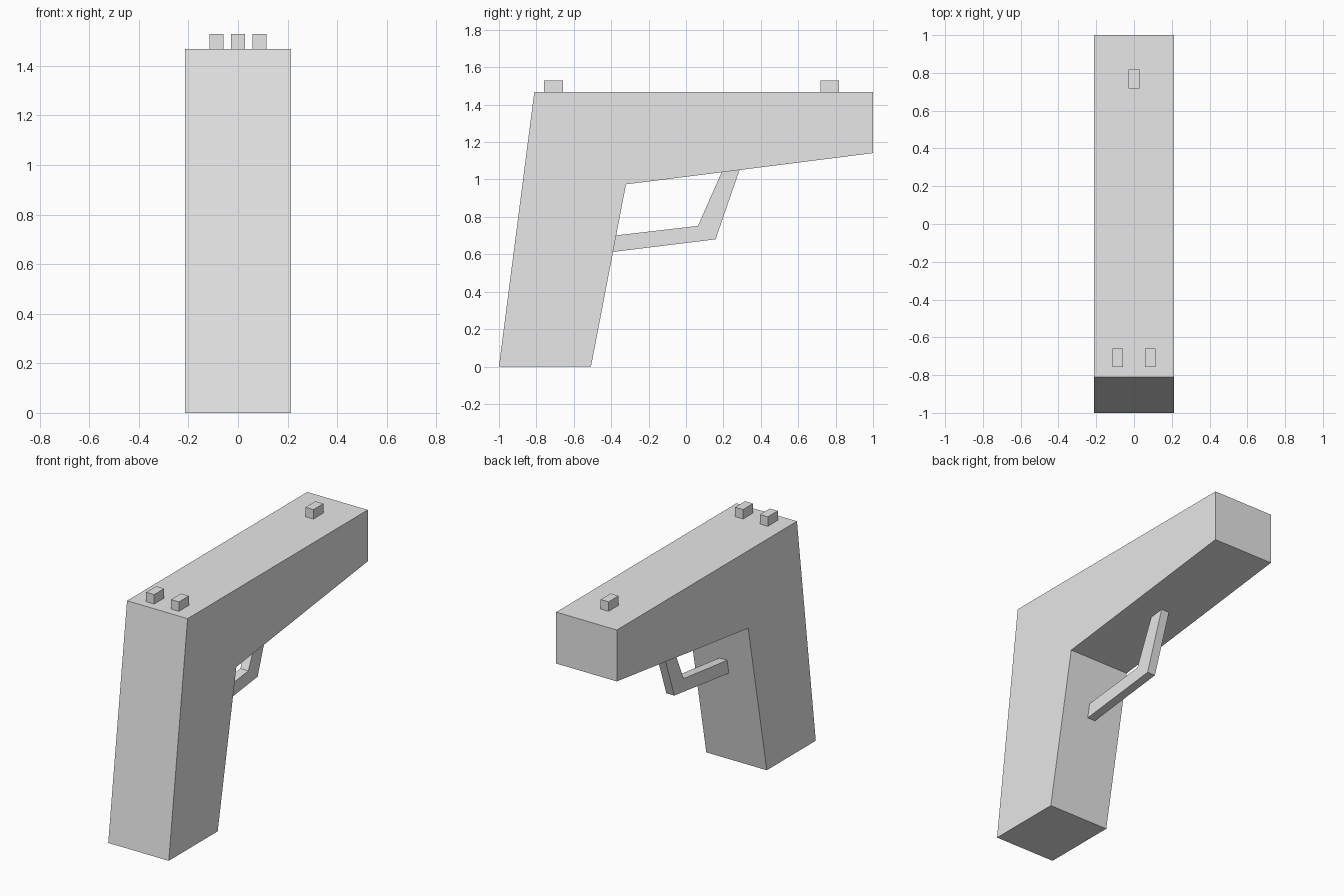
import bpy
import bmesh

default = bpy.data.objects.get("Cube")
if default:
    bpy.data.objects.remove(default, do_unlink=True)

# Single grey finish
grey = bpy.data.materials.new("light_grey")
grey.use_nodes = True
colour = (0.8, 0.8, 0.8, 1)
grey.diffuse_color = colour
grey.node_tree.nodes["Principled BSDF"].inputs["Base Color"].default_value = colour


def extrude_profile(name, outline, width, x=0):
    """Extrude a closed side profile of (y, z) points, centred on x."""
    bm = bmesh.new()
    face = bm.faces.new([bm.verts.new((x - width / 2, y, z)) for y, z in outline])
    result = bmesh.ops.extrude_face_region(bm, geom=[face])
    moved = [v for v in result["geom"] if isinstance(v, bmesh.types.BMVert)]
    bmesh.ops.translate(bm, verts=moved, vec=(width, 0, 0))
    bmesh.ops.recalc_face_normals(bm, faces=bm.faces)
    mesh = bpy.data.meshes.new(name)
    bm.to_mesh(mesh)
    bm.free()
    mesh.materials.append(grey)
    obj = bpy.data.objects.new(name, mesh)
    bpy.context.collection.objects.link(obj)
    return obj


TOP = 1.468
THIN = 0.056

# Grip and barrel in one slab
extrude_profile("body", [(-1, 0), (-0.508, 0), (-0.321, 0.974), (1, 1.141),
                         (1, TOP), (-0.811, TOP)], 0.426)

# Bent trigger guard, its ends sunk slightly into the body
extrude_profile("trigger_guard", [(-0.42, 0.609), (0.158, 0.68), (0.293, 1.07),
                                  (0.2, 1.06), (0.064, 0.752), (-0.4, 0.698)], THIN)


# Sight blocks on the top face
def sight(name, x, y):
    back, front = y - 0.05, y + 0.05
    extrude_profile(name, [(back, TOP), (front, TOP),
                           (front, TOP + 0.06), (back, TOP + 0.06)], THIN, x)


sight("front_sight", 0, 0.768)
for side, sign in (("left", 1), ("right", -1)):
    sight("rear_sight_" + side, sign * 0.087, -0.708)
